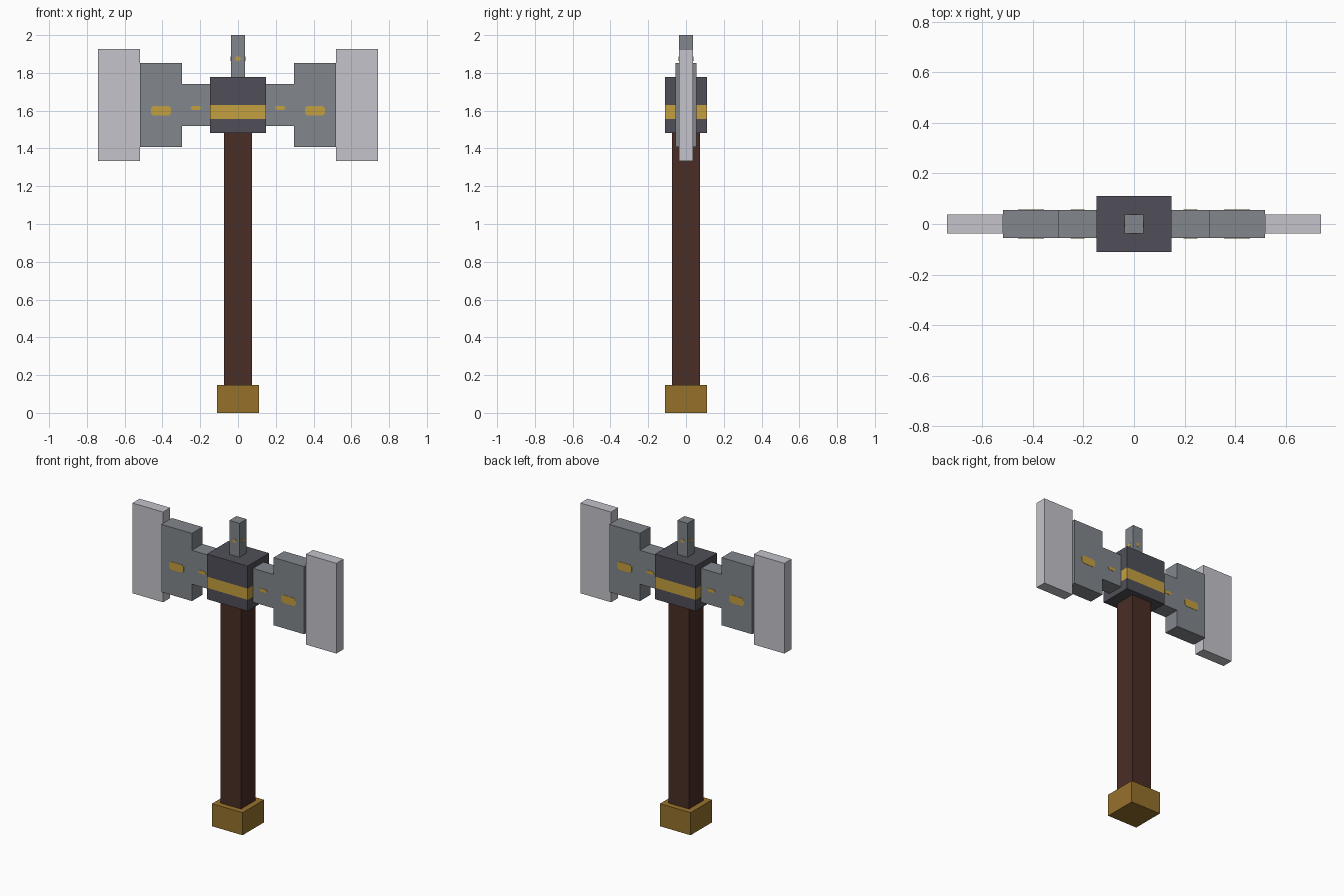
import bpy, bmesh
from math import pi
from mathutils import Matrix, Vector

cube = bpy.data.objects.get("Cube")
if cube:
    bpy.data.objects.remove(cube, do_unlink=True)

U = 1 / 27  # modelling unit: the whole hammer is 54 units tall


def material(name, rgb):
    m = bpy.data.materials.new(name)
    m.use_nodes = True
    m.diffuse_color = (*rgb, 1)
    m.node_tree.nodes["Principled BSDF"].inputs["Base Color"].default_value = (*rgb, 1)
    return m


WOOD = material("dark wood", (0.069, 0.027, 0.019))
BRASS = material("aged brass", (0.305, 0.165, 0.024))
GOLD = material("gold", (0.56, 0.35, 0.05))
IRON = material("dark iron", (0.08, 0.078, 0.1))
STEEL = material("steel", (0.223, 0.242, 0.266))
BLADE = material("bright steel", (0.546, 0.552, 0.597))


def finish(name, bm, *mats):
    bmesh.ops.recalc_face_normals(bm, faces=bm.faces)
    mesh = bpy.data.meshes.new(name)
    bm.to_mesh(mesh)
    bm.free()
    for m in mats:
        mesh.materials.append(m)
    obj = bpy.data.objects.new(name, mesh)
    bpy.context.collection.objects.link(obj)
    return obj


def box_mesh(x0, x1, half_y, z0, z1):
    """Box given in modelling units, centred on y."""
    bm = bmesh.new()
    place = Matrix.Translation(Vector(((x0 + x1) / 2, 0, (z0 + z1) / 2)) * U)
    size = Matrix.Diagonal((x1 - x0, 2 * half_y, z1 - z0, 1 / U)) * U
    bmesh.ops.create_cube(bm, size=1, matrix=place @ size)
    return bm


def plate(name, cx, cz, w, h, cut, depth, turn):
    """Thin chamfered inlay lying on a side face, turned about z."""
    bm = bmesh.new()
    a, b = w / 2, h / 2
    outline = [(a, b - cut), (a - cut, b), (cut - a, b), (-a, b - cut),
               (-a, cut - b), (cut - a, -b), (a - cut, -b), (a, cut - b)]
    face = bm.faces.new([bm.verts.new((cx + x, -depth + 0.002, cz + z)) for x, z in outline])
    new = bmesh.ops.extrude_face_region(bm, geom=[face])["geom"]
    bmesh.ops.translate(bm, vec=(0, -0.004, 0),
                        verts=[v for v in new if isinstance(v, bmesh.types.BMVert)])
    bm.transform(Matrix.Rotation(turn, 4, "Z"))
    finish(name, bm, GOLD)


# Shaft, pommel and top spike
finish("handle", box_mesh(-2, 2, 2, 4, 40), WOOD)
finish("pommel", box_mesh(-3, 3, 3, 0, 4), BRASS)
finish("top_spike", box_mesh(-1, 1, 1, 48, 54), STEEL)

# Central block with a gold band cut into its four sides
bm = box_mesh(-4, 4, 3, 40, 48)
for level in (42, 44):
    bmesh.ops.bisect_plane(bm, geom=bm.verts[:] + bm.edges[:] + bm.faces[:],
                           plane_co=(0, 0, level * U), plane_no=(0, 0, 1))
for f in bm.faces:
    f.material_index = int(42 * U < f.calc_center_median().z < 44 * U)
finish("head_block", bm, IRON, GOLD)

# Mirrored head arms
for side, s in (("left", 1), ("right", -1)):
    for part, x0, x1, half_y, z0, z1, mat in (
            ("neck", 4, 8, 1.47, 41, 47, STEEL),
            ("cheek", 8, 14, 1.47, 38, 50, STEEL),
            ("blade", 14, 20, 1, 36, 52, BLADE)):
        lo, hi = sorted((s * x0, s * x1))
        finish(f"{side}_{part}", box_mesh(lo, hi, half_y, z0, z1), mat)

    # Gold inlays on the front and back of each arm
    for way, turn in (("front", 0), ("back", pi)):
        plate(f"{side}_cheek_inlay_{way}", s * 0.408, 1.6, 0.104, 0.052, 0.012, 1.47 * U, turn)
        plate(f"{side}_neck_inlay_{way}", s * 0.223, 1.615, 0.056, 0.022, 0.009, 1.47 * U, turn)

# Small gold stud on each spike face
for i in range(4):
    plate(f"spike_inlay_{i + 1}", 0, 1.875, 0.024, 0.026, 0.006, U, i * pi / 2)
